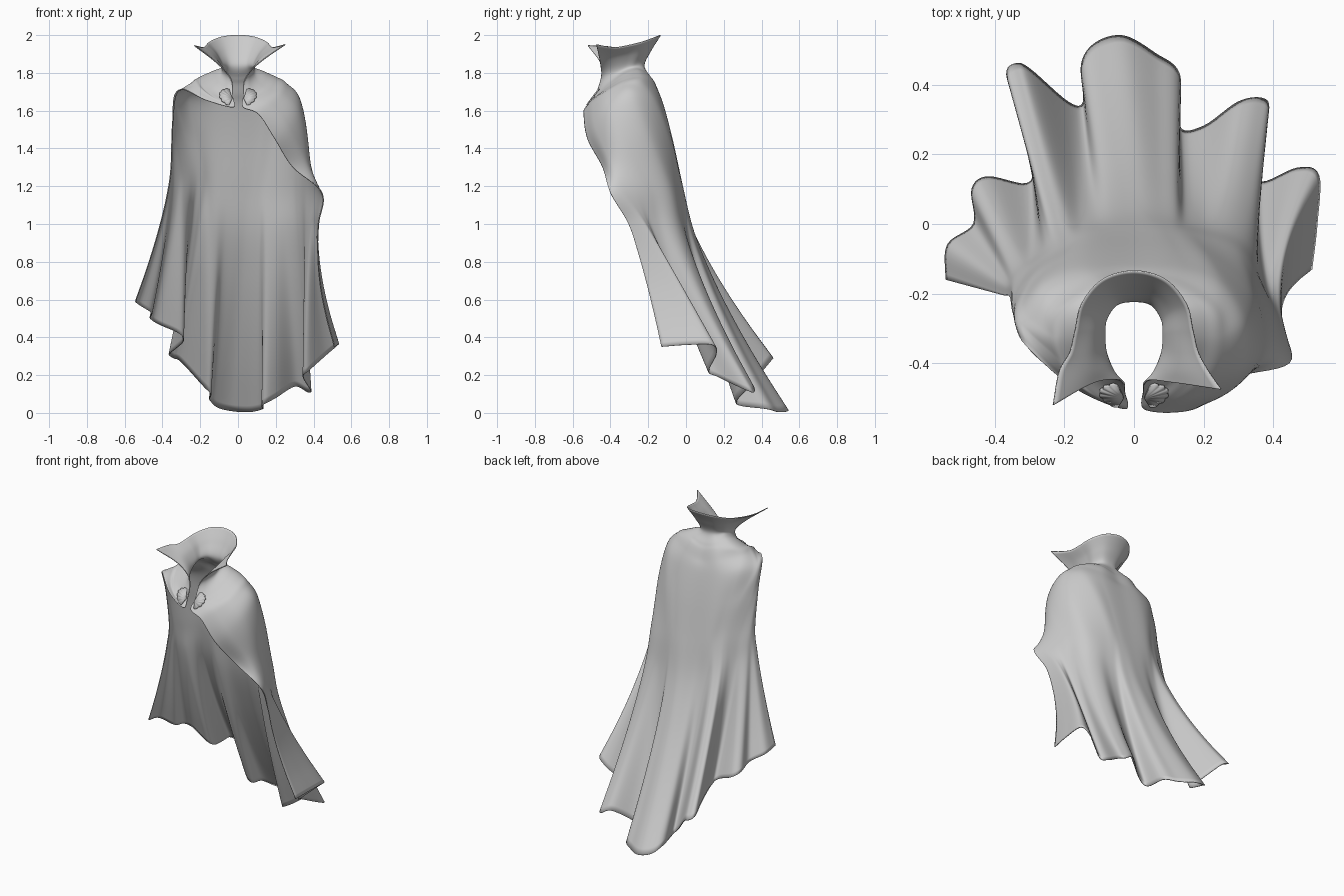
import bpy, bmesh, math
from mathutils import Vector

NU = 168  # columns around the cloth


def spline(pts, s):
    """Catmull-Rom through pts, s in 0..1."""
    n = len(pts) - 1
    i = min(int(s * n), n - 1)
    t = s * n - i
    b, c = pts[i], pts[i + 1]
    a = pts[i - 1] if i > 0 else b * 2 - c
    d = pts[i + 2] if i + 2 <= n else c * 2 - b
    return 0.5 * (2 * b + (c - a) * t + (2 * a - 5 * b + 4 * c - d) * t * t
                  + (3 * b - a - 3 * c + d) * t ** 3)


def row(pts):
    v = [Vector(p) for p in pts]
    return [spline(v, j / NU) for j in range(NU + 1)]


def mirrored(half):
    """Half row from centre back to right front, mirrored to a full row."""
    return [(-x, y, z) for x, y, z in half[:0:-1]] + list(half)


def finish(name, bm, thickness):
    bmesh.ops.recalc_face_normals(bm, faces=bm.faces)
    me = bpy.data.meshes.new(name)
    bm.to_mesh(me)
    bm.free()
    ob = bpy.data.objects.new(name, me)
    bpy.context.collection.objects.link(ob)
    for p in me.polygons:
        p.use_smooth = True
    m = ob.modifiers.new("thickness", 'SOLIDIFY')
    m.thickness = thickness
    m.offset = 0
    return ob


def loft(name, rows, per_span):
    bm = bmesh.new()
    n = (len(rows) - 1) * per_span
    g = [[bm.verts.new(spline([r[j] for r in rows], i / n)) for j in range(NU + 1)]
         for i in range(n + 1)]
    for i in range(n):
        for j in range(NU):
            bm.faces.new((g[i][j], g[i][j + 1], g[i + 1][j + 1], g[i + 1][j]))
    return finish(name, bm, 0.005)


# Collar rows: flared rim down to the neckline
rim = mirrored([(0, -.135, 2.0), (.09, -.16, 1.99), (.15, -.23, 1.965), (.17, -.31, 1.945),
                (.185, -.37, 1.935), (.215, -.425, 1.94), (.25, -.475, 1.95)])
rim[0] = (-.232, -.52, 1.945)
flare = mirrored([(0, -.185, 1.92), (.065, -.2, 1.915), (.105, -.25, 1.9), (.113, -.31, 1.89),
                  (.118, -.37, 1.88), (.118, -.42, 1.87), (.115, -.455, 1.855)])
waist = mirrored([(0, -.222, 1.84), (.05, -.232, 1.84), (.08, -.275, 1.835), (.085, -.32, 1.82),
                  (.08, -.37, 1.8), (.06, -.42, 1.785), (.038, -.45, 1.77)])
neck = row(mirrored([(0, -.19, 1.775), (.08, -.2, 1.79), (.125, -.255, 1.81), (.145, -.33, 1.785),
                     (.125, -.41, 1.73), (.075, -.465, 1.685), (.026, -.485, 1.67)]))
throat = row(mirrored([(0, -.17, 1.74), (.1, -.18, 1.765), (.185, -.24, 1.78), (.2, -.325, 1.765),
                       (.175, -.42, 1.71), (.11, -.49, 1.66), (.028, -.53, 1.618)]))
collar = [row(rim), row(flare), row(waist), neck]

# Cape rows: left edge thrown over the shoulder, right edge draped over the arm
shoulder = row([(-.17, -.47, 1.655), (-.2, -.43, 1.7), (-.225, -.38, 1.73), (-.24, -.32, 1.75),
                (-.23, -.24, 1.74), (-.12, -.16, 1.72), (0, -.15, 1.69), (.12, -.16, 1.72),
                (.23, -.23, 1.745), (.255, -.32, 1.74), (.24, -.42, 1.69), (.185, -.49, 1.635),
                (.11, -.54, 1.58)])
upper = row([(-.31, -.35, 1.71), (-.325, -.31, 1.7), (-.33, -.28, 1.685), (-.32, -.25, 1.67),
             (-.26, -.175, 1.66), (-.15, -.125, 1.63), (0, -.12, 1.62), (.14, -.125, 1.63),
             (.25, -.17, 1.65), (.32, -.28, 1.67), (.325, -.4, 1.6), (.27, -.48, 1.52),
             (.195, -.52, 1.45)])
chest = row([(-.345, -.26, 1.55), (-.345, -.235, 1.53), (-.33, -.2, 1.51), (-.29, -.155, 1.5),
             (-.23, -.115, 1.48), (-.14, -.08, 1.46), (0, -.075, 1.45), (.12, -.075, 1.45),
             (.22, -.1, 1.47), (.335, -.2, 1.48), (.37, -.33, 1.43), (.35, -.41, 1.36),
             (.29, -.44, 1.3)])
elbow = row([(-.355, -.21, 1.3), (-.345, -.17, 1.29), (-.3, -.13, 1.28), (-.24, -.085, 1.27),
             (-.195, -.06, 1.25), (-.125, -.03, 1.22), (0, -.02, 1.2), (.09, -.02, 1.2),
             (.175, -.035, 1.2), (.305, -.09, 1.2), (.37, -.2, 1.2), (.42, -.33, 1.19),
             (.445, -.4, 1.165)])
hem = row([(-.54, -.16, .6), (-.535, -.06, .58), (-.46, 0, .53), (-.465, .1, .5), (-.42, .135, .47),
           (-.31, .115, .42), (-.29, .17, .38), (-.33, .32, .34), (-.365, .43, .31),
           (-.34, .46, .29), (-.3, .445, .27), (-.19, .35, .15), (-.145, .35, .1),
           (-.15, .46, .07), (-.11, .52, .03), (-.03, .54, .01), (.06, .49, .005),
           (.13, .43, .02), (.13, .28, .04), (.2, .28, .08), (.3, .35, .14), (.37, .36, .11),
           (.385, .32, .12), (.345, .17, .19), (.37, .12, .22), (.47, .16, .31),
           (.53, .14, .36), (.525, 0, .36), (.51, -.13, .35)])


def skirt_row(t):
    """Folds deepen from the elbow row down to the hem."""
    out = []
    for j, (a, b) in enumerate(zip(elbow, hem)):
        w = max(0, (j / NU - .8) / .2)
        fx, fy = t ** (1.4 + .6 * w), t ** (1.4 - .75 * w)
        dip = .035 * w * math.sin(math.pi * t)
        out.append(Vector((a.x + (b.x - a.x) * fx - dip, a.y + (b.y - a.y) * fy,
                           a.z + (b.z - a.z) * t)))
    return out


# Collar and cape are one continuous cloth
skirt = [skirt_row(t) for t in (.2, .4, .6, .8, 1)]
loft("cape_with_collar", collar + [throat, shoulder, upper, chest, elbow] + skirt, 7)

# Scalloped fan clasps on both sides of the throat
for side, name in ((-1, "clasp_left"), (1, "clasp_right")):
    bm = bmesh.new()
    vs = []
    for k in range(49):
        a = math.radians(-75 + 150 * k / 48)
        r = .064 + .006 * abs(math.sin(k * math.pi / 8))
        x, z = .03 + r * math.cos(a), 1.667 + r * .66 * math.sin(a) + .015 * math.cos(a)
        vs.append(bm.verts.new((side * x, -.532 + (z - 1.62) * .75, z)))
    c = bm.verts.new((side * .03, -.499, 1.665))
    for p, q in zip(vs, vs[1:]):
        bm.faces.new((c, p, q))
    finish(name, bm, 0.008)
